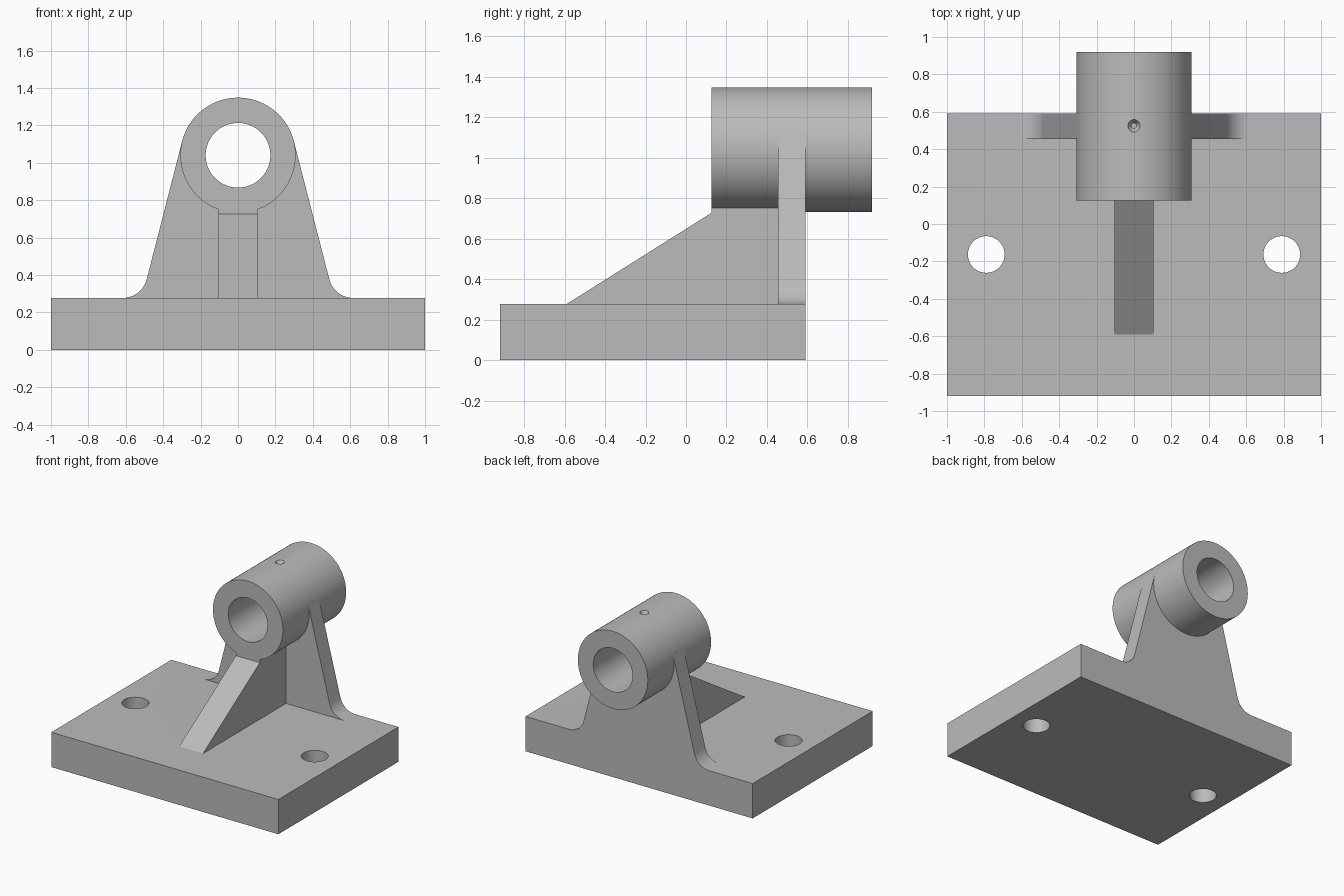
import bpy, bmesh, math
from mathutils import Vector, Matrix

cube = bpy.data.objects.get("Cube")
if cube:
    bpy.data.objects.remove(cube, do_unlink=True)

# Main dimensions
BASE_TOP, FRONT, BACK = 0.277, -0.92, 0.59
BOSS_Z, BOSS_R, BORE_R = 1.04, 0.308, 0.173
BOSS_FRONT, BOSS_BACK = 0.125, 0.92
WEB_FRONT = 0.455

grey = bpy.data.materials.new("cast_grey")
grey.use_nodes = True
grey.diffuse_color = (0.5, 0.5, 0.5, 1)
grey.node_tree.nodes["Principled BSDF"].inputs["Base Color"].default_value = grey.diffuse_color


def make_object(name, bm):
    bmesh.ops.recalc_face_normals(bm, faces=bm.faces)
    mesh = bpy.data.meshes.new(name)
    bm.to_mesh(mesh)
    bm.free()
    mesh.materials.append(grey)
    obj = bpy.data.objects.new(name, mesh)
    bpy.context.collection.objects.link(obj)
    return obj


def prism(name, points, sweep):
    """Closed outline pushed along a vector."""
    bm = bmesh.new()
    face = bm.faces.new([bm.verts.new(p) for p in points])
    out = bmesh.ops.extrude_face_region(bm, geom=[face])
    moved = [v for v in out["geom"] if isinstance(v, bmesh.types.BMVert)]
    bmesh.ops.translate(bm, verts=moved, vec=sweep)
    return make_object(name, bm)


def rod(name, start, end, r1, r2=None, sides=64):
    """Cylinder or cone between two points."""
    start, end = Vector(start), Vector(end)
    axis = end - start
    turn = axis.to_track_quat('Z', 'Y').to_matrix().to_4x4()
    bm = bmesh.new()
    bmesh.ops.create_cone(bm, cap_ends=True, segments=sides, radius1=r1,
                          radius2=r1 if r2 is None else r2, depth=axis.length,
                          matrix=Matrix.Translation((start + end) / 2) @ turn)
    return make_object(name, bm)


def combine(target, tool, operation):
    mod = target.modifiers.new(tool.name, 'BOOLEAN')
    mod.object, mod.operation, mod.solver = tool, operation, 'EXACT'
    bpy.context.view_layer.objects.active = target
    bpy.ops.object.modifier_apply(modifier=mod.name)
    bpy.data.objects.remove(tool, do_unlink=True)


# Base plate
bracket = prism("bearing_bracket",
                [(-1, FRONT, 0), (1, FRONT, 0), (1, BACK, 0), (-1, BACK, 0)],
                (0, 0, BASE_TOP))

# Upright web: flanks tangent to the boss, filleted into the base
lean = math.radians(14.4)
fillet = 0.133
tangent_x = BOSS_R * math.cos(lean)
tangent_z = BOSS_Z + BOSS_R * math.sin(lean)
foot_x = tangent_x + (tangent_z - BASE_TOP) * math.tan(lean)
centre_x = foot_x + fillet / math.tan((math.pi / 2 + lean) / 2)
half = [(tangent_x, tangent_z)]
for i in range(13):
    a = math.pi + lean + (math.pi / 2 - lean) * i / 12
    half.append((centre_x + fillet * math.cos(a), BASE_TOP + fillet + fillet * math.sin(a)))
half.append((centre_x, 0.15))
outline = half + [(-x, z) for x, z in reversed(half)]
web = prism("web", [(x, WEB_FRONT, z) for x, z in outline], (0, BACK - WEB_FRONT, 0))

# Sloping centre rib under the boss
rib_w = 0.105
rib = prism("rib", [(-rib_w, y, z) for y, z in
                    [(-0.59, BASE_TOP), (BOSS_FRONT, 0.727), (BOSS_FRONT, 0.8),
                     (0.5, 0.8), (0.5, 0.15), (-0.59, 0.15)]], (2 * rib_w, 0, 0))

# Bearing boss
boss = rod("boss", (0, BOSS_FRONT, BOSS_Z), (0, BOSS_BACK, BOSS_Z), BOSS_R, sides=96)
for part in (web, rib, boss):
    combine(bracket, part, 'UNION')

# Bore, bolt holes and countersunk oil hole
top = BOSS_Z + BOSS_R
cutters = [rod("bore", (0, 0, BOSS_Z), (0, 1, BOSS_Z), BORE_R)]
for side in (-1, 1):
    cutters.append(rod("bolt_hole", (side * 0.79, -0.163, -0.1),
                       (side * 0.79, -0.163, 0.4), 0.098))
cutters.append(rod("oil_sink", (0, 0.525, top - 0.03), (0, 0.525, top + 0.01), 0.014, 0.04, 24))
cutters.append(rod("oil_hole", (0, 0.525, BOSS_Z), (0, 0.525, top + 0.1), 0.014, sides=24))
for cutter in cutters:
    combine(bracket, cutter, 'DIFFERENCE')

# Smooth curved walls, sharp machined edges
bpy.ops.object.select_all(action='DESELECT')
bracket.select_set(True)
bpy.context.view_layer.objects.active = bracket
bpy.ops.object.shade_smooth_by_angle(angle=math.radians(25))
